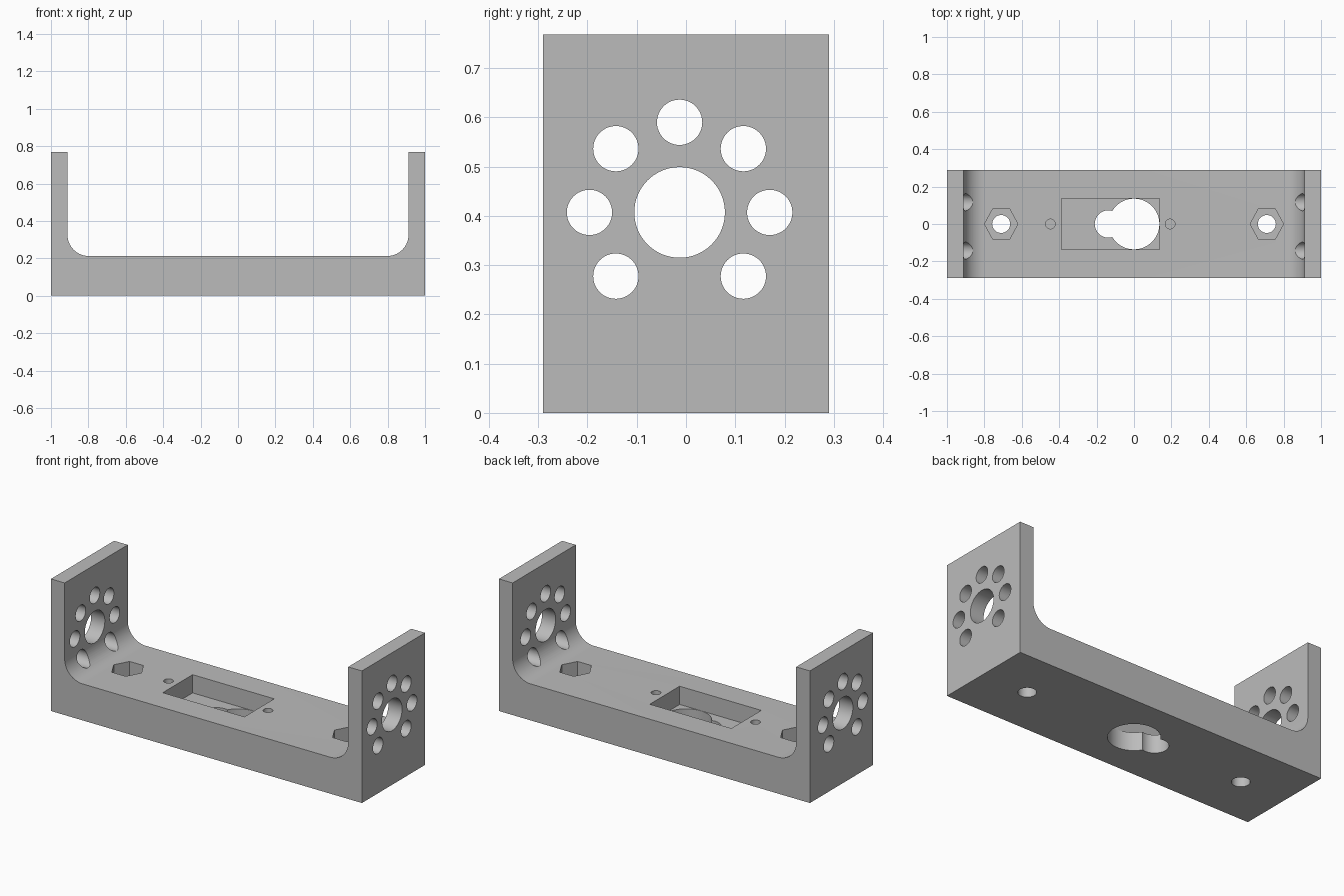
import bpy
import bmesh
import math

if "Cube" in bpy.data.objects:
    bpy.data.objects.remove(bpy.data.objects["Cube"], do_unlink=True)

WALL_IN, TOP, BASE, HALF_Y, FILLET = 0.912, 0.768, 0.212, 0.29, 0.115

grey = bpy.data.materials.new("plain grey")
grey.use_nodes = True
grey.diffuse_color = (0.5, 0.5, 0.5, 1)
grey.node_tree.nodes["Principled BSDF"].inputs["Base Color"].default_value = (0.5, 0.5, 0.5, 1)


def prism(name, points, place, direction):
    """Extrude a 2D outline placed in space along a direction."""
    bm = bmesh.new()
    face = bm.faces.new([bm.verts.new(place(a, b)) for a, b in points])
    moved = bmesh.ops.extrude_face_region(bm, geom=[face])["geom"]
    bmesh.ops.translate(bm, vec=direction, verts=[v for v in moved if isinstance(v, bmesh.types.BMVert)])
    bmesh.ops.recalc_face_normals(bm, faces=bm.faces)
    mesh = bpy.data.meshes.new(name)
    bm.to_mesh(mesh)
    bm.free()
    obj = bpy.data.objects.new(name, mesh)
    bpy.context.collection.objects.link(obj)
    return obj


def ring(cx, cy, r, n=48, stretch=1):
    return [(cx + r * math.cos(math.tau * i / n), cy + r * stretch * math.sin(math.tau * i / n))
            for i in range(n)]


# U-shaped bracket with rounded inner corners
corner = [(WALL_IN - FILLET + FILLET * math.cos(a), BASE + FILLET - FILLET * math.sin(a))
          for a in (math.pi / 2 * i / 16 for i in range(17))]
right_half = [(1, 0), (1, TOP), (WALL_IN, TOP)] + corner
outline = right_half + [(-x, z) for x, z in reversed(right_half)]
bracket = prism("bracket", outline, lambda x, z: (x, -HALF_Y, z), (0, 2 * HALF_Y, 0))
bracket.data.materials.append(grey)
bpy.context.view_layer.objects.active = bracket


def cut(cutter):
    """Subtract a cutter from the bracket and discard it."""
    cutter.hide_render = True
    mod = bracket.modifiers.new("cut", "BOOLEAN")
    mod.operation, mod.solver, mod.object = "DIFFERENCE", "EXACT", cutter
    bpy.ops.object.modifier_apply(modifier=mod.name)
    bpy.data.objects.remove(cutter, do_unlink=True)


def cut_down(points, low, high):
    cut(prism("cutter", points, lambda x, y: (x, y, low), (0, 0, high - low)))


def cut_across(points):
    cut(prism("cutter", points, lambda y, z: (-1.2, y, z), (2.4, 0, 0)))


# Centre bore and surrounding ring of holes through both walls
HUB_Y, HUB_Z = -0.013, 0.407
cut_across(ring(HUB_Y, HUB_Z, 0.092, 64))
for step in (-1, 0, 1, 2, 3, 4, 5):
    a = step * math.pi / 4
    cut_across(ring(HUB_Y + 0.183 * math.cos(a), HUB_Z + 0.183 * math.sin(a), 0.046))

# Hexagonal nut pockets with bolt holes below
for x in (-0.71, 0.71):
    cut_down(ring(x, 0, 0.089, 6, 1.06), 0.106, 0.3)
    cut_down(ring(x, 0, 0.048), -0.1, 0.15)

# Rectangular pocket, keyhole opening and blind screw holes
cut_down([(-0.388, -0.137), (0.137, -0.137), (0.137, 0.137), (-0.388, 0.137)], 0.106, 0.3)
cut_down(ring(0, 0, 0.1355, 64), -0.1, 0.15)
cut_down(ring(-0.137, 0, 0.073), -0.1, 0.15)
for x in (-0.447, 0.193):
    cut_down(ring(x, 0, 0.026, 32), 0.106, 0.3)

bracket.select_set(True)
bpy.ops.object.shade_smooth_by_angle(angle=math.radians(30))
